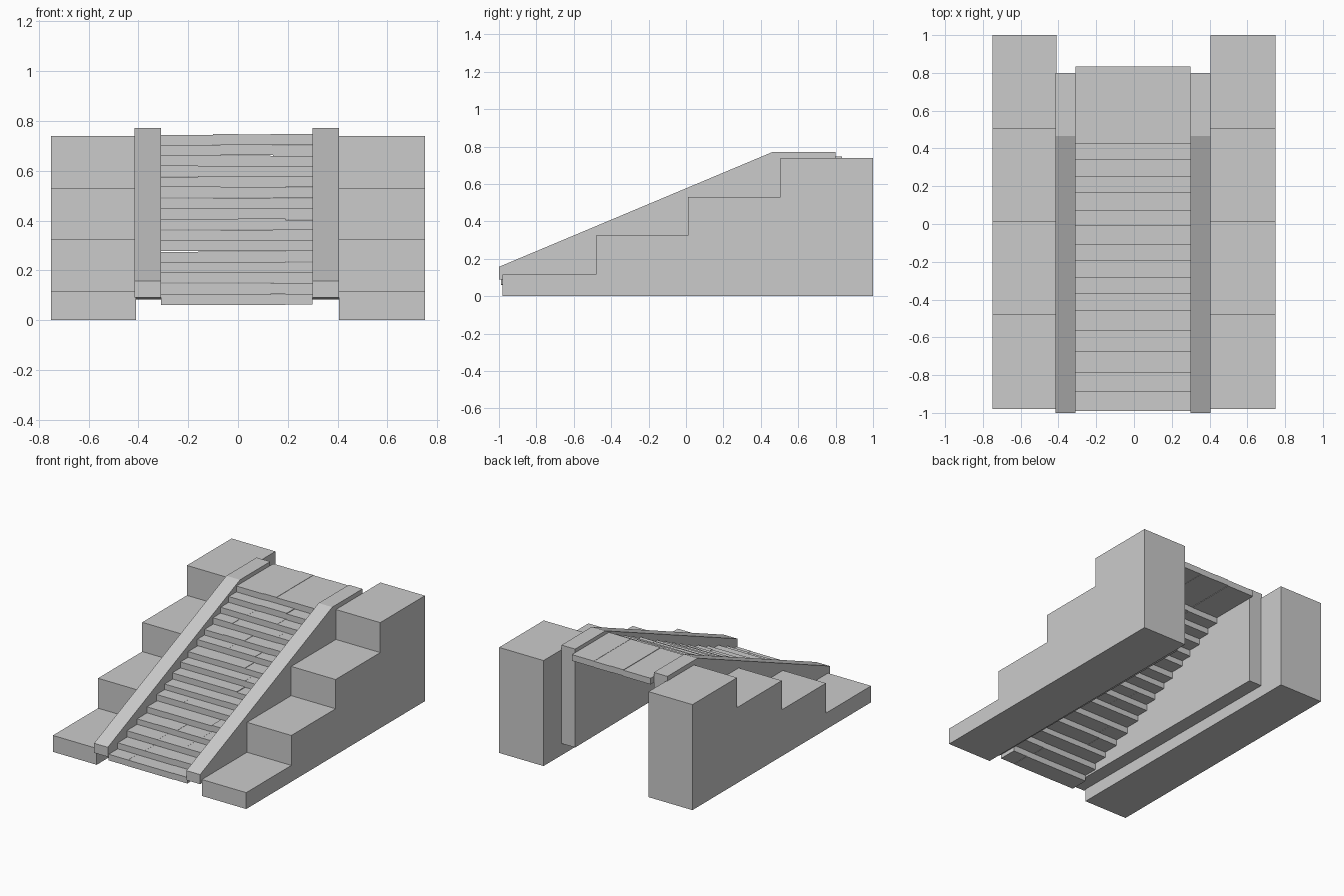
import bpy
import bmesh
import random

random.seed(4)

cube = bpy.data.objects.get("Cube")
if cube:
    bpy.data.objects.remove(cube, do_unlink=True)

# One plain stone colour
stone = bpy.data.materials.new("grey_stone")
stone.use_nodes = True
colour = (0.6, 0.6, 0.6, 1)
stone.diffuse_color = colour
stone.node_tree.nodes["Principled BSDF"].inputs["Base Color"].default_value = colour


def extrude_profile(name, profile, x0, x1):
    """Solid made by sweeping a (y, z) outline from x0 to x1."""
    bm = bmesh.new()
    face = bm.faces.new([bm.verts.new((x0, y, z)) for y, z in profile])
    swept = bmesh.ops.extrude_face_region(bm, geom=[face])["geom"]
    verts = [v for v in swept if isinstance(v, bmesh.types.BMVert)]
    bmesh.ops.translate(bm, verts=verts, vec=(x1 - x0, 0, 0))
    bmesh.ops.recalc_face_normals(bm, faces=bm.faces)
    mesh = bpy.data.meshes.new(name)
    bm.to_mesh(mesh)
    bm.free()
    mesh.materials.append(stone)
    obj = bpy.data.objects.new(name, mesh)
    bpy.context.collection.objects.link(obj)
    return obj


# Stepped blocks on both sides
block_fronts = [-0.98, -0.48, 0.01, 0.505, 1.0]
block_tops = [0.115, 0.325, 0.53, 0.74]
block_profile = [(-0.98, 0)]
for front, back, top in zip(block_fronts, block_fronts[1:], block_tops):
    block_profile += [(front, top), (back, top)]
block_profile.append((1.0, 0))
extrude_profile("left_stepped_block", block_profile, 0.405, 0.75)
extrude_profile("right_stepped_block", block_profile, -0.75, -0.41)

# Sloping side walls that carry the treads
wall_profile = [(-1, 0.09), (-1, 0.157), (0.465, 0.772), (0.8, 0.772), (0.8, 0.082)]
extrude_profile("left_side_wall", wall_profile, 0.30, 0.406)
extrude_profile("right_side_wall", wall_profile, -0.416, -0.31)

# Treads, each laid from planks of slightly uneven height
tread_fronts = [-0.99, -0.89, -0.79, -0.675, -0.565, -0.46, -0.37, -0.285,
                -0.195, -0.11, -0.01, 0.07, 0.165, 0.25, 0.34, 0.425]
last = len(tread_fronts) - 1
joint_sets = [(-0.16, 0.19), (-0.10, 0.13), (-0.07, 0.14), (-0.16, 0.0, 0.19)]
for i, front in enumerate(tread_fronts):
    is_landing = i == last
    back = 0.835 if is_landing else front + 0.13
    joints = (-0.10, 0.0, 0.13) if is_landing else joint_sets[i % len(joint_sets)]
    edges = [-0.31, *joints, 0.30]
    for j, (x0, x1) in enumerate(zip(edges, edges[1:])):
        top = 0.106 + 0.0427 * i + random.uniform(-0.003, 0.003)
        bottom = top - 0.043
        outline = [(front, bottom), (front, top), (back, top), (back, bottom)]
        kind = "landing" if is_landing else f"tread_{i + 1}"
        extrude_profile(f"{kind}_plank_{j + 1}", outline, x0, x1)
